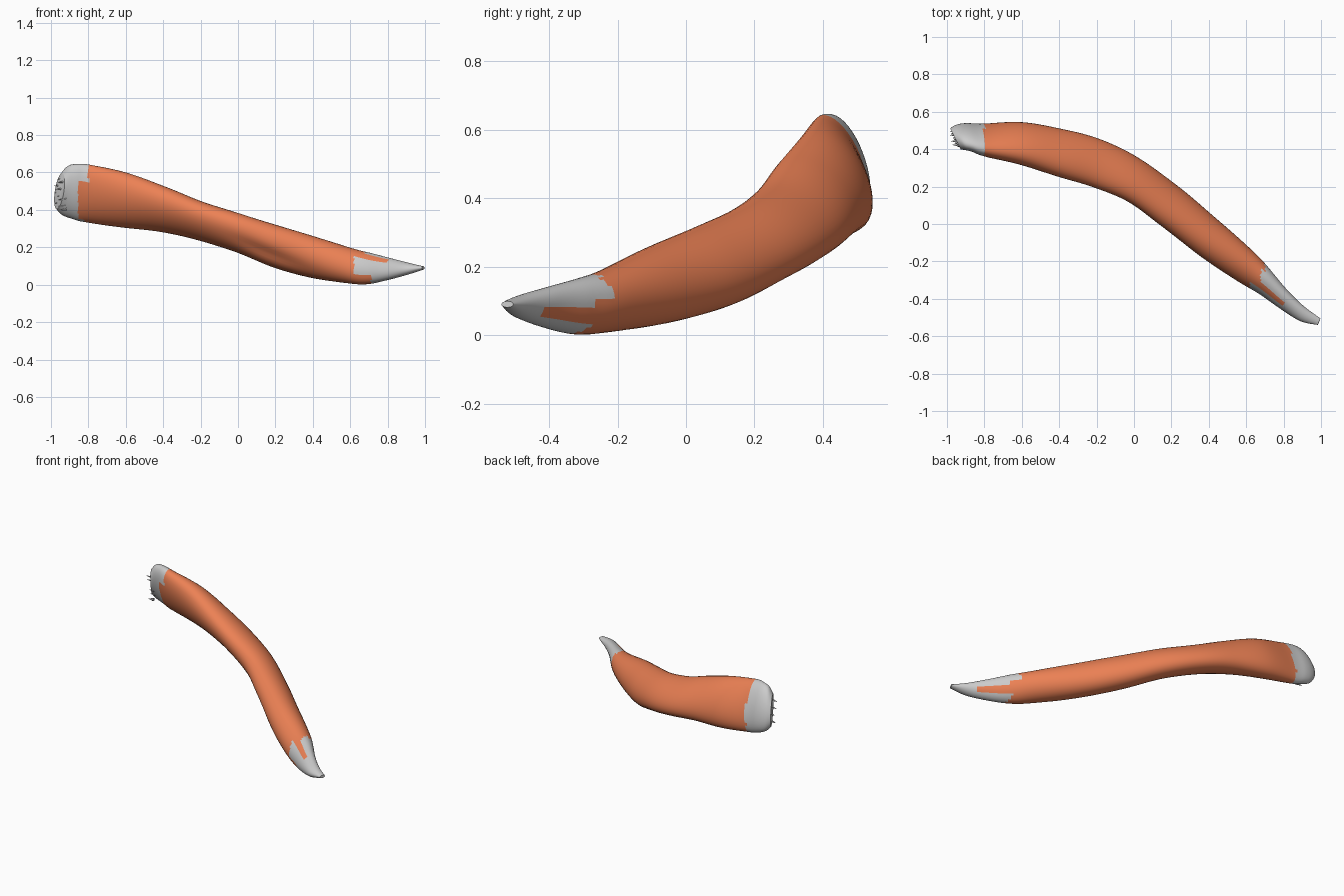
import bpy, bmesh, math, random
from mathutils import Vector

if "Cube" in bpy.data.objects:
    bpy.data.objects.remove(bpy.data.objects["Cube"])

# Stations along the muscle: x, y, z of centre, half depth (y), half height (z), lean
STATIONS = [
    (-0.955, 0.455, 0.500, 0.056, 0.095, 0.50),
    (-0.925, 0.462, 0.503, 0.068, 0.130, 0.55),
    (-0.88, 0.462, 0.500, 0.077, 0.146, 0.55),
    (-0.80, 0.448, 0.487, 0.088, 0.156, 0.55),
    (-0.60, 0.430, 0.450, 0.115, 0.150, 0.45),
    (-0.40, 0.382, 0.402, 0.130, 0.128, 0.45),
    (-0.20, 0.325, 0.340, 0.135, 0.112, 0.45),
    (0.00, 0.233, 0.277, 0.134, 0.113, 0.40),
    (0.20, 0.088, 0.205, 0.142, 0.121, 0.30),
    (0.40, -0.075, 0.147, 0.135, 0.114, 0.15),
    (0.60, -0.232, 0.100, 0.112, 0.094, -0.10),
    (0.70, -0.315, 0.085, 0.090, 0.083, -0.25),
    (0.80, -0.405, 0.083, 0.066, 0.060, -0.30),
    (0.90, -0.482, 0.085, 0.045, 0.034, -0.20),
    (0.99, -0.522, 0.090, 0.020, 0.009, 0.0),
]
SIDES, STEPS = 40, 8


def spline(i, t):
    """Catmull-Rom value between stations i and i+1."""
    n = len(STATIONS) - 1
    p = [STATIONS[min(max(k, 0), n)] for k in (i - 1, i, i + 1, i + 2)]
    return [0.5 * (2 * b + (c - a) * t + (2 * a - 5 * b + 4 * c - d) * t * t
                   + (3 * b - a - 3 * c + d) * t ** 3) for a, b, c, d in zip(*p)]


rows = [spline(i, k / STEPS) for i in range(len(STATIONS) - 1) for k in range(STEPS)]
rows.append(list(STATIONS[-1]))

# Elliptical cross-sections swept along the curved centre line
rings = []
for i, (x, y, z, w, h, lean) in enumerate(rows):
    a, b = rows[max(i - 3, 0)], rows[min(i + 3, len(rows) - 1)]
    tan = Vector((b[0] - a[0], b[1] - a[1], b[2] - a[2])).normalized()
    side = Vector((-tan.y, tan.x, 0)).normalized()
    up = tan.cross(side)
    fade = min(max((-0.78 - x) / 0.15, 0), 1)
    # The round left end keeps upright sections
    side = side.lerp(Vector((0, 1, 0)), fade).normalized()
    up = up.lerp(Vector((0, 0, 1)), fade).normalized()
    ring = []
    for k in range(SIDES):
        t = 2 * math.pi * k / SIDES
        p = Vector((x, y, z)) + side * (w * side.y * math.cos(t)) \
            + up * (h * up.z * math.sin(t - lean))
        p.x -= fade * 0.028 * math.cos(t)
        # Shallow groove along the lower front of the belly
        groove = math.exp(-((x - 0.22) / 0.16) ** 2) * math.exp(-((t - 3.7) / 0.3) ** 2)
        p += side * 0.014 * groove
        ring.append(p)
    rings.append(ring)

# Where the right tendon begins, by angle in degrees (0 back, 90 top, 180 front)
TIP = [(55, 0.70), (95, 0.68), (130, 0.80), (185, 0.62), (310, 0.71), (340, 0.87), (361, 0.74)]


def is_tendon(p, deg):
    left = -0.80 if deg < 190 else -0.855 if deg < 280 else -0.82
    return p.x < left or p.x > next(s for lim, s in TIP if deg < lim)


def make_object(name, bm, color=None):
    bmesh.ops.delete(bm, geom=[v for v in bm.verts if not v.link_faces], context='VERTS')
    mesh = bpy.data.meshes.new(name)
    bm.to_mesh(mesh)
    bm.free()
    obj = bpy.data.objects.new(name, mesh)
    bpy.context.collection.objects.link(obj)
    if color:
        mat = bpy.data.materials.new(name)
        mat.diffuse_color = color
        mat.use_nodes = True
        mat.node_tree.nodes["Principled BSDF"].inputs["Base Color"].default_value = mat.diffuse_color
        mesh.materials.append(mat)
    bpy.ops.object.select_all(action='DESELECT')
    obj.select_set(True)
    bpy.context.view_layer.objects.active = obj
    bpy.ops.object.shade_smooth_by_angle(angle=math.radians(40))
    return obj


def loft(tendon):
    bm = bmesh.new()
    vs = [[bm.verts.new(p) for p in ring] for ring in rings]
    for i in range(len(vs) - 1):
        for k in range(SIDES):
            n = (k + 1) % SIDES
            quad = (vs[i][k], vs[i + 1][k], vs[i + 1][n], vs[i][n])
            mid = sum((v.co for v in quad), Vector()) / 4
            if is_tendon(mid, (k + 0.5) * 360 / SIDES) == tendon:
                bm.faces.new(quad)
    if tendon:
        bm.faces.new(vs[0])
        bm.faces.new(vs[-1][::-1])
    return bm


# Orange muscle belly, grey tendons at both ends
make_object("muscle_belly", loft(False), (0.84, 0.22, 0.09, 1))
make_object("tendons", loft(True))

# Frayed fibres on the blunt left end
random.seed(4)
bm = bmesh.new()
for k in range(10):
    f = k / 9
    y = 0.415 + 0.085 * ((k * 0.38) % 1)
    z = 0.405 + 0.165 * f
    x = -0.945 - 0.28 * (y - 0.455)
    base = Vector((x + 0.02, y, z))
    tip = Vector((max(x - random.uniform(0.02, 0.045), -1), y + 0.005, z - 0.006))
    ring = []
    for j in range(6):
        a = j * math.pi / 3
        ring.append(bm.verts.new(base + Vector((0, 0.011 * math.cos(a), 0.010 * math.sin(a)))))
    apex = bm.verts.new(tip)
    for j in range(6):
        bm.faces.new((ring[(j + 1) % 6], ring[j], apex))
    bm.faces.new(ring)
bmesh.ops.recalc_face_normals(bm, faces=bm.faces)
make_object("frayed_fibres", bm)
